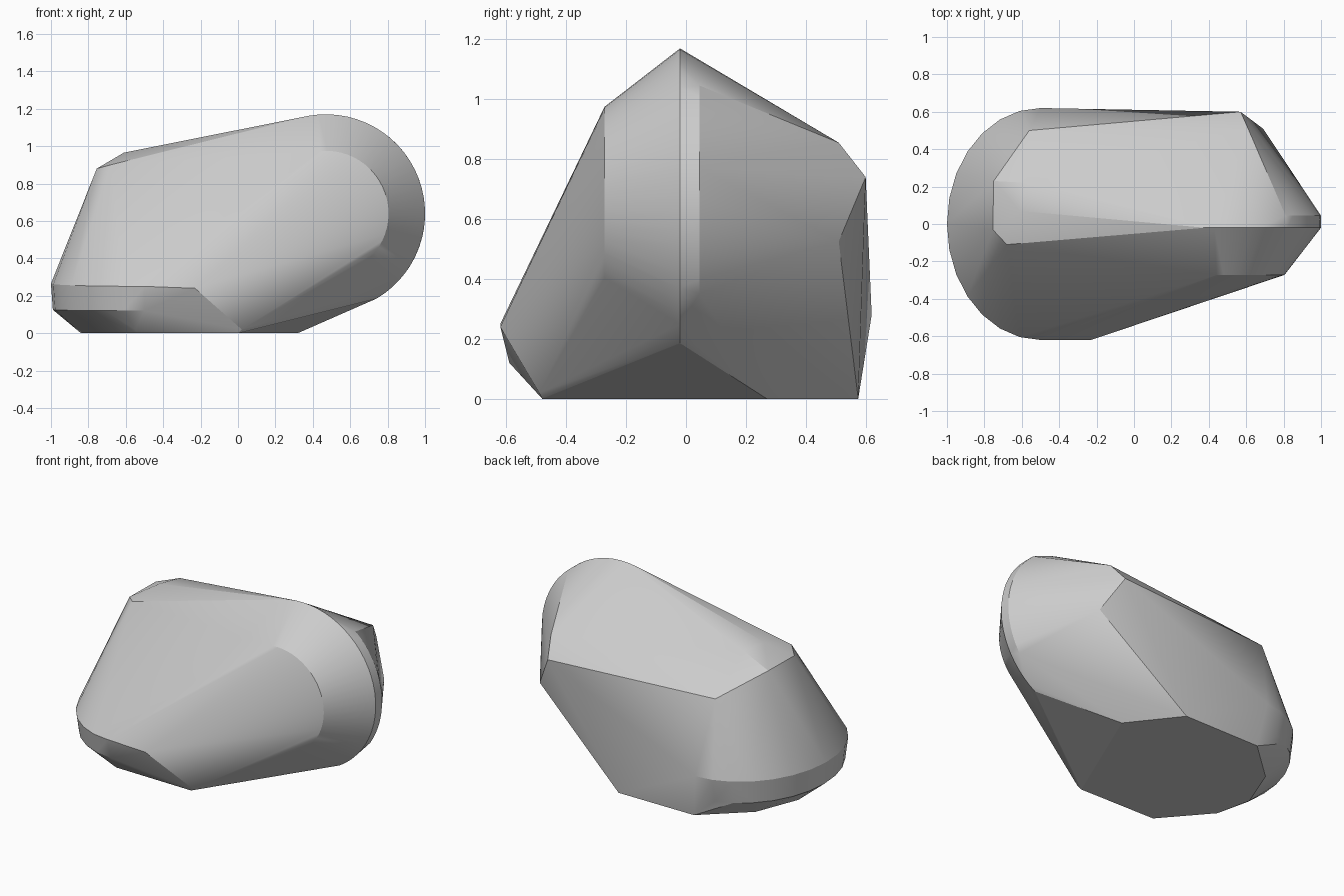
import bpy
import bmesh
from math import cos, sin, radians

cube = bpy.data.objects.get("Cube")
if cube:
    bpy.data.objects.remove(cube, do_unlink=True)


def arc(radius, y, start, end, steps):
    """Points on an upright arc of the rounded end."""
    angles = [radians(start + (end - start) * i / steps) for i in range(steps + 1)]
    return [(0.47 + radius * cos(a), y, 0.64 + radius * sin(a)) for a in angles]


def half_ring(rx, ry, z_front, z_back, steps=14):
    """Points on a flat half ellipse around the low end."""
    ring = []
    for i in range(steps + 1):
        a = radians(90 + 180 * i / steps)
        t = (sin(a) + 1) / 2
        ring.append((-0.5 + rx * cos(a), ry * sin(a), z_front + (z_back - z_front) * t))
    return ring


# Rounded end: large rim, its thin back edge, and smaller front rim
points = arc(0.53, -0.02, 100, -59, 28)
points += arc(0.53, 0.045, 50, -33, 14)
points += arc(0.335, -0.272, 95, -45, 22)

# Low end: rounded vertical band
points += half_ring(0.5, 0.62, 0.25, 0.28)
points += half_ring(0.49, 0.59, 0.12, 0.13)
points += [(-0.23, -0.62, 0.24)]

# Top ridge and upper corners
points += [(-0.75, 0.23, 0.88), (-0.755, -0.03, 0.88), (-0.68, -0.11, 0.9),
           (-0.61, 0.07, 0.965), (-0.57, 0.22, 0.955), (-0.56, 0.5, 0.75)]

# Back corners
points += [(0.61, 0.51, 0.855), (0.69, 0.51, 0.525), (0.57, 0.6, 0.74)]

# Flat base
points += [(0.32, 0.27, 0), (0.08, 0.575, 0), (-0.46, 0.575, 0), (-0.73, 0.33, 0),
           (-0.84, 0.05, 0), (-0.79, -0.18, 0), (-0.54, -0.47, 0), (0, -0.48, 0),
           (-0.55, -0.49, 0.02), (0.02, -0.49, 0.02)]

# Faceted stone wrapped around all the guide points
bm = bmesh.new()
for p in points:
    bm.verts.new(p)
hull = bmesh.ops.convex_hull(bm, input=bm.verts[:])
loose = [v for v in bm.verts if not v.link_faces]
bmesh.ops.delete(bm, geom=loose, context='VERTS')
bmesh.ops.dissolve_limit(bm, angle_limit=radians(1), verts=bm.verts[:], edges=bm.edges[:])
bmesh.ops.recalc_face_normals(bm, faces=bm.faces[:])
mesh = bpy.data.meshes.new("stone")
bm.to_mesh(mesh)
bm.free()

stone = bpy.data.objects.new("stone", mesh)
bpy.context.collection.objects.link(stone)

grey = bpy.data.materials.new("stone grey")
grey.use_nodes = True
colour = (0.6, 0.6, 0.6, 1)
grey.diffuse_color = colour
grey.node_tree.nodes["Principled BSDF"].inputs["Base Color"].default_value = colour
mesh.materials.append(grey)

bpy.ops.object.select_all(action='DESELECT')
stone.select_set(True)
bpy.context.view_layer.objects.active = stone
bpy.ops.object.shade_smooth_by_angle(angle=radians(20))
